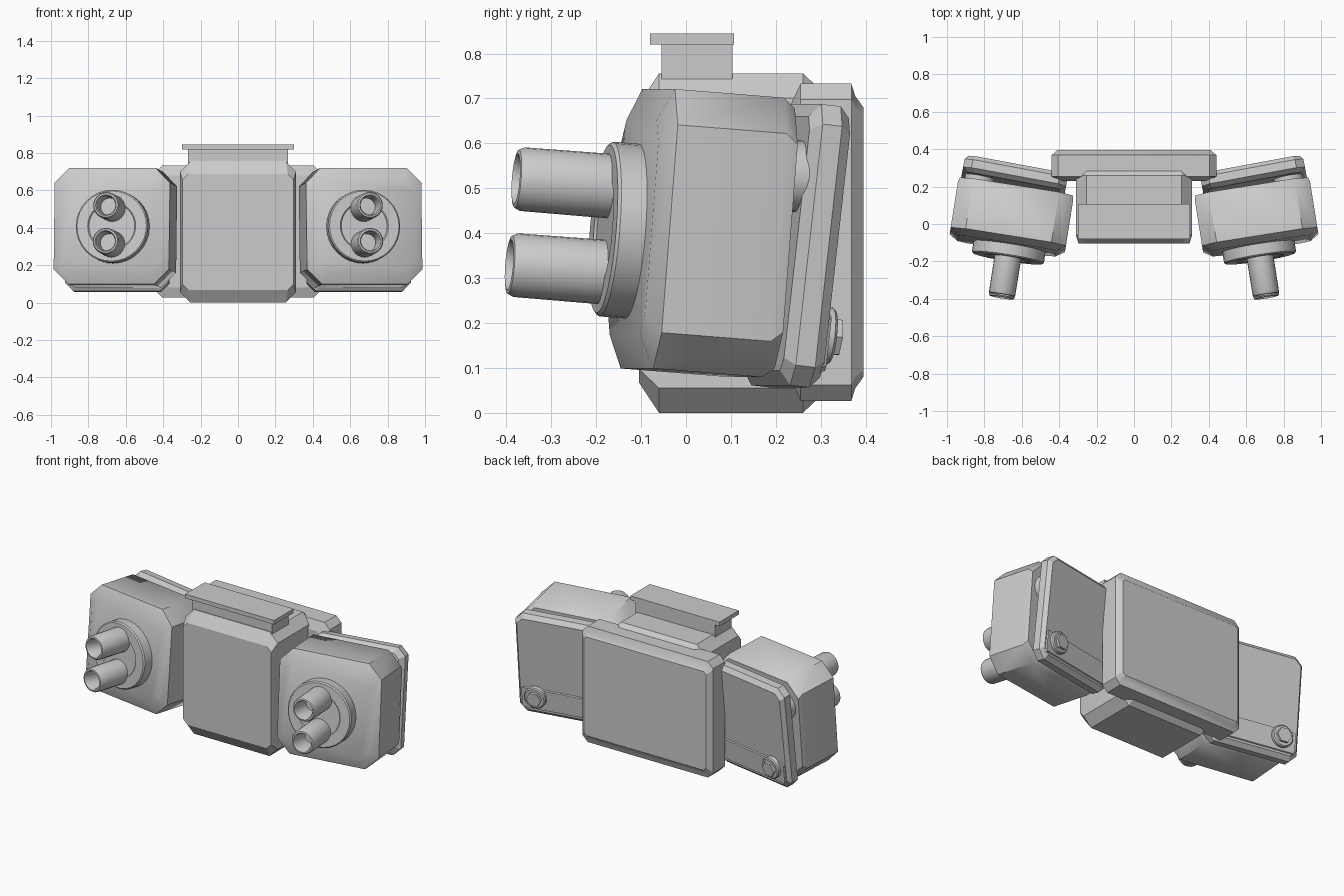
import bpy, bmesh
from math import radians, sin, cos, pi
from mathutils import Matrix, Vector

cube = bpy.data.objects.get("Cube")
if cube:
    bpy.data.objects.remove(cube, do_unlink=True)

grey = bpy.data.materials.new("plain grey")
grey.use_nodes = True
COLOUR = (0.6, 0.6, 0.6, 1)
grey.diffuse_color = COLOUR
grey.node_tree.nodes["Principled BSDF"].inputs["Base Color"].default_value = COLOUR


def octagon(y, hx, hz, c):
    """Rectangle with cut corners, at depth y."""
    return [Vector((x, y, z)) for x, z in (
        (hx, c - hz), (hx, hz - c), (hx - c, hz), (c - hx, hz),
        (-hx, hz - c), (-hx, c - hz), (c - hx, -hz), (hx - c, -hz))]


def circle(y, r, n=32):
    return [Vector((r * cos(2 * pi * i / n), y, r * sin(2 * pi * i / n)))
            for i in range(n)]


def skin(name, rings, place, angle=40):
    """Join matching rings along y, cap both ends and place the part."""
    bm = bmesh.new()
    loops = [[bm.verts.new(p) for p in ring] for ring in rings]
    for a, b in zip(loops, loops[1:]):
        for i in range(len(a)):
            j = (i + 1) % len(a)
            bm.faces.new((a[i], a[j], b[j], b[i]))
    bm.faces.new(loops[0])
    bm.faces.new(loops[-1])
    bmesh.ops.recalc_face_normals(bm, faces=bm.faces)
    mesh = bpy.data.meshes.new(name)
    bm.to_mesh(mesh)
    bm.free()
    mesh.materials.append(grey)
    obj = bpy.data.objects.new(name, mesh)
    obj.matrix_world = place
    bpy.context.collection.objects.link(obj)
    bpy.ops.object.select_all(action='DESELECT')
    obj.select_set(True)
    bpy.context.view_layer.objects.active = obj
    bpy.ops.object.shade_smooth_by_angle(angle=radians(angle))
    return obj


def block(name, sections, place, angle=40):
    return skin(name, [octagon(*s) for s in sections], place, angle)


def turned(name, profile, place, n=32):
    return skin(name, [circle(y, r, n) for y, r in profile], place)


def frame(x, y, z, yaw=0, pitch=0):
    return (Matrix.Translation((x, y, z)) @ Matrix.Rotation(radians(yaw), 4, 'Z')
            @ Matrix.Rotation(radians(pitch), 4, 'X'))


def at(x, y, z):
    return Matrix.Translation((x, y, z))


# Central body and the rear cover
block("body", [(-0.105, 0.297, 0.31, 0.03), (-0.06, 0.31, 0.378, 0.055),
               (0.26, 0.31, 0.378, 0.055), (0.29, 0.29, 0.35, 0.04)],
      frame(0, 0, 0.378), 20)
block("rear_cover", [(0.23, 0.40, 0.30, 0.03), (0.255, 0.44, 0.353, 0.035),
                     (0.368, 0.44, 0.353, 0.035), (0.377, 0.43, 0.325, 0.025),
                     (0.395, 0.41, 0.30, 0.015)], frame(0, 0, 0.38), 20)


# Top mount
def box(name, lo, hi):
    bm = bmesh.new()
    bmesh.ops.create_cube(bm, size=1)
    for v in bm.verts:
        v.co = [lo[i] if v.co[i] < 0 else hi[i] for i in range(3)]
    mesh = bpy.data.meshes.new(name)
    bm.to_mesh(mesh)
    bm.free()
    mesh.materials.append(grey)
    bpy.context.collection.objects.link(bpy.data.objects.new(name, mesh))


box("mount_neck", (-0.268, -0.055, 0.73), (0.268, 0.104, 0.822))
box("mount_plate", (-0.30, -0.08, 0.82), (0.30, 0.107, 0.845))

# Side pods with twin barrels, mirrored left and right
for side, s in (("left", 1), ("right", -1)):
    pod = frame(s * 0.655, 0.04, 0.40, s * 9, -4.5)
    block(side + "_pod", [(-0.16, 0.265, 0.24, 0.05), (-0.127, 0.312, 0.312, 0.08),
                          (0.12, 0.312, 0.312, 0.08), (0.147, 0.305, 0.29, 0.08)], pod)
    hub = pod @ at(-s * 0.015, 0, -0.008)
    turned(side + "_turret", [(-0.13, 0.195), (-0.218, 0.195), (-0.225, 0.188),
                              (-0.225, 0.13), (-0.219, 0.124)], hub)
    for label, z in (("upper", 0.096), ("lower", -0.096)):
        turned(f"{side}_{label}_barrel",
               [(-0.2, 0.072), (-0.415, 0.071), (-0.428, 0.065),
                (-0.43, 0.056), (-0.42, 0.05), (-0.3, 0.048)],
               hub @ at(0, 0, z), 24)
    turned(side + "_spacer", [(0.13, 0.08), (0.21, 0.08)],
           pod @ at(s * 0.2, 0, 0.14), 24)

    # Back panel with lower flap and hex bolt
    panel = frame(s * 0.64, 0.245, 0.372, s * 10.5, -6.5)
    block(side + "_panel", [(-0.045, 0.25, 0.285, 0.03), (-0.022, 0.28, 0.315, 0.045),
                            (0.022, 0.28, 0.315, 0.045), (0.045, 0.262, 0.29, 0.035)],
          panel, 20)
    block(side + "_panel_flap", [(0.04, 0.258, 0.068, 0.012), (0.052, 0.252, 0.062, 0.01)],
          panel @ at(0, 0, -0.212), 20)
    bolt = panel @ at(s * 0.165, 0, -0.195)
    turned(side + "_bolt_collar", [(0.04, 0.064), (0.068, 0.064), (0.074, 0.058)], bolt, 24)
    turned(side + "_bolt_head", [(0.07, 0.045), (0.09, 0.045)], bolt, 6)
